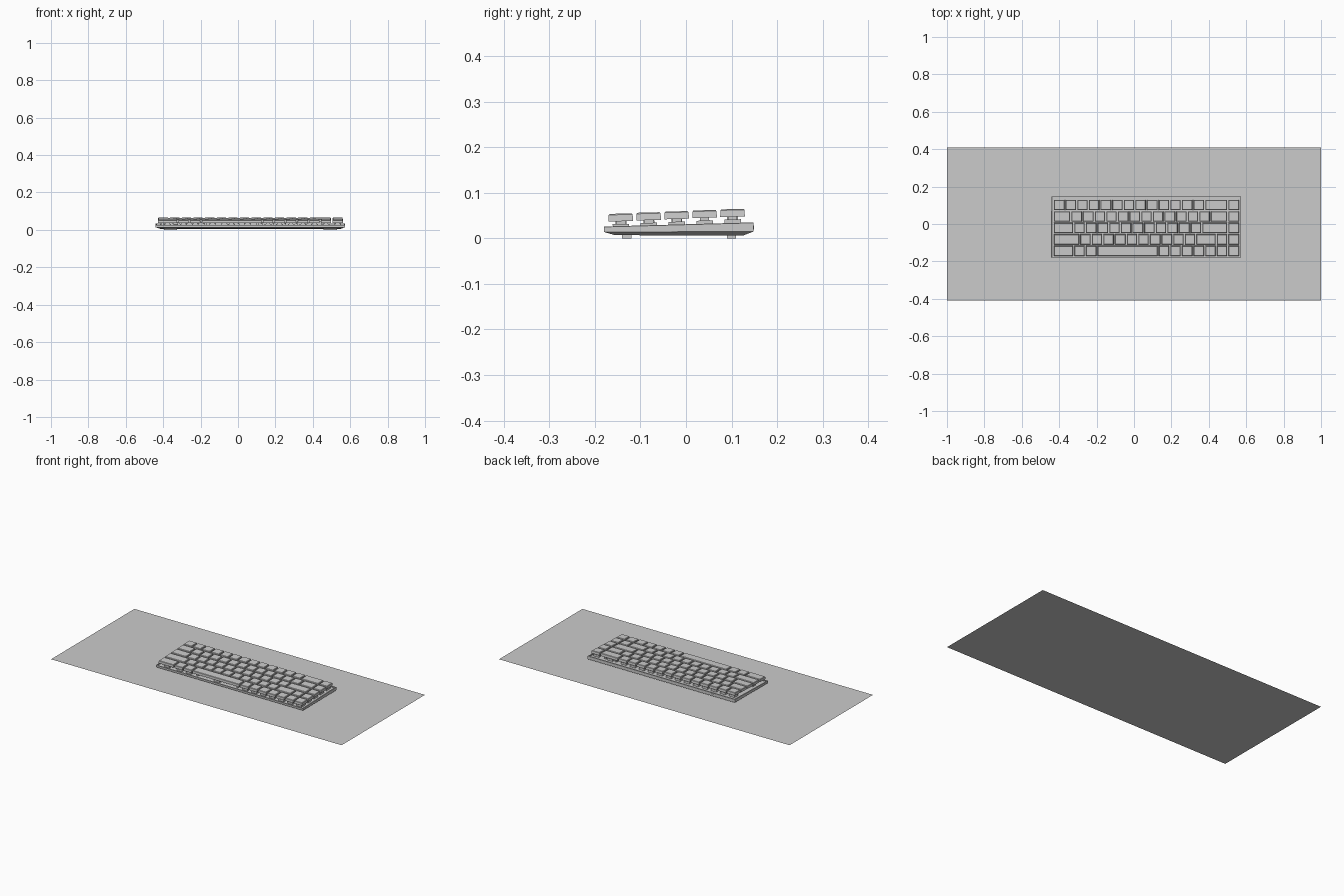
import bpy, bmesh, math
from mathutils import Matrix

if "Cube" in bpy.data.objects:
    bpy.data.objects.remove(bpy.data.objects["Cube"])

U = 0.0622                 # width of one key unit
LEFT = -0.431              # left edge of the key field
SLOPE = 0.0275             # rise of the case per unit of depth
TILT = math.atan(SLOPE)


def make_object(name, bm):
    bmesh.ops.recalc_face_normals(bm, faces=bm.faces[:])
    mesh = bpy.data.meshes.new(name)
    bm.to_mesh(mesh)
    bm.free()
    obj = bpy.data.objects.new(name, mesh)
    bpy.context.collection.objects.link(obj)
    return obj


def loft(bm, rings, matrix=Matrix()):
    """Rings are (x0, x1, y0, y1, z_front, z_back); closed at both ends."""
    loops = []
    for x0, x1, y0, y1, zf, zb in rings:
        pts = [(x0, y0, zf), (x1, y0, zf), (x1, y1, zb), (x0, y1, zb)]
        loops.append([bm.verts.new(matrix @ Matrix.Translation(p).translation) for p in pts])
    for a, b in zip(loops, loops[1:]):
        for i in range(4):
            j = (i + 1) % 4
            bm.faces.new((a[i], a[j], b[j], b[i]))
    bm.faces.new(loops[0][::-1])
    bm.faces.new(loops[-1])


def block(bm, w, d, z0, z1, matrix, cx=0.0, cy=0.0):
    loft(bm, [(cx - w / 2, cx + w / 2, cy - d / 2, cy + d / 2, z, z) for z in (z0, z1)], matrix)


# desk mat
bm = bmesh.new()
bmesh.ops.create_grid(bm, x_segments=1, y_segments=1, size=1)
bmesh.ops.scale(bm, vec=(1, 0.41, 1), verts=bm.verts)
make_object("desk_mat", bm)

# case: chamfered underside, sloped rim, recessed plate
X0, X1, Y0, Y1 = -0.44, 0.573, -0.18, 0.148
rim = lambda y: 0.026 + (y - Y0) * SLOPE


def top_ring(inset, drop):
    y0, y1 = Y0 + inset, Y1 - inset
    return (X0 + inset, X1 - inset, y0, y1, rim(y0) - drop, rim(y1) - drop)


bm = bmesh.new()
loft(bm, [(X0 + 0.022, X1 - 0.022, -0.156, 0.125, 0.007, 0.006),
          (X0, X1, Y0, Y1, 0.014, 0.015),
          top_ring(0, 0.001), top_ring(0.001, 0), top_ring(0.006, 0), top_ring(0.006, 0.006)])
make_object("case", bm)

# rubber feet
bm = bmesh.new()
for x in (X0 + 0.08, X1 - 0.08):
    for y in (-0.13, 0.10):
        block(bm, 0.07, 0.02, 0, 0.008, Matrix.Translation((x, y, 0)))
make_object("rubber_feet", bm)

# cable socket on the back edge
bm = bmesh.new()
loft(bm, [(-0.30, -0.265, Y1 - 0.01, Y1 + 0.001, z, z) for z in (0.019, 0.028)])
make_object("cable_socket", bm)

# key widths per row, front row first
rows = [
    [1.75, 1, 1, 5.25] + [1] * 7,
    [2.25] + [1] * 10 + [1.75, 1, 1],
    [1.75] + [1] * 11 + [2.25, 1],
    [1.5] + [1] * 12 + [1.5, 1],
    [1] * 13 + [2, 1],
]

for r, widths in enumerate(rows):
    y = -0.143 + r * 0.0613
    z = 0.0375 + r * 0.0025
    caps, switches = bmesh.new(), bmesh.new()
    x = LEFT
    for w in widths:
        cx = x + w * U / 2
        x += w * U
        m = Matrix.Translation((cx, y, z)) @ Matrix.Rotation(TILT, 4, 'X')
        # keycap: slight taper with a bevelled top edge
        hx, hy = w * U / 2 - 0.0035, 0.0272
        loft(caps, [(-hx + i, hx - i, -hy + i, hy - i, h, h)
                    for i, h in ((0, 0), (0.001, 0.0145), (0.003, 0.0168))], m)
        # switch housing and stem, plus stabilisers under wide keys
        block(switches, 0.036, 0.036, -0.018, -0.006, m)
        block(switches, 0.022, 0.020, -0.006, 0.001, m)
        if w >= 2:
            for s in (-1, 1):
                block(switches, 0.012, 0.024, -0.018, 0.001, m, cx=s * (hx - 0.022))
    make_object(f"keycaps_row_{r + 1}", caps)
    make_object(f"switches_row_{r + 1}", switches)
